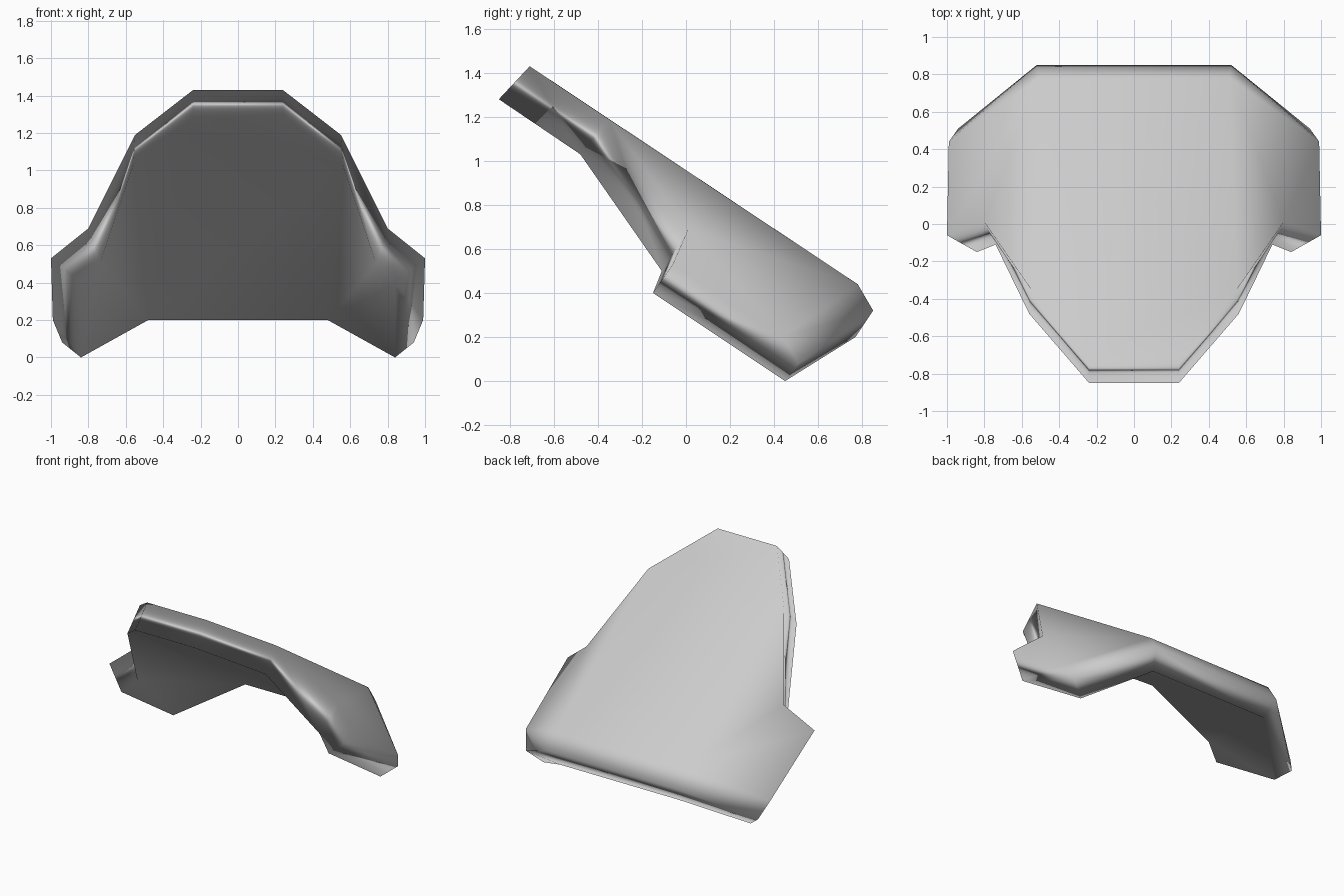
import bpy
import bmesh

default_cube = bpy.data.objects.get("Cube")
if default_cube:
    bpy.data.objects.remove(default_cube, do_unlink=True)

# Plain grey material
grey = bpy.data.materials.new("plain_grey")
grey.use_nodes = True
colour = (0.6, 0.6, 0.6, 1.0)
grey.diffuse_color = colour
grey.node_tree.nodes["Principled BSDF"].inputs["Base Color"].default_value = colour

# Corners of the left half: the outer shell, its inner face and the back ridge
corners = {
    "lip_outer": (0.24, -0.71, 1.43),
    "shoulder_outer": (0.55, -0.35, 1.19),
    "notch_outer": (0.80, 0.01, 0.69),
    "wing_front_outer": (1.00, -0.06, 0.53),
    "wing_back_outer": (0.99, 0.44, 0.20),
    "back_outer": (0.51, 0.78, 0.44),
    "lip_inner": (0.24, -0.85, 1.28),
    "shoulder_inner": (0.56, -0.48, 1.03),
    "notch_inner": (0.74, -0.11, 0.50),
    "wing_front_inner": (0.84, -0.15, 0.40),
    "wing_back_inner": (0.84, 0.45, 0.00),
    "back_inner": (0.48, 0.77, 0.20),
    "ridge_wing": (0.94, 0.51, 0.08),
    "ridge_back": (0.52, 0.85, 0.32),
}

bm = bmesh.new()
left = {name: bm.verts.new(co) for name, co in corners.items()}
right = {name: bm.verts.new((-x, y, z)) for name, (x, y, z) in corners.items()}


def mirrored_face(*names):
    """One face on each side of the centre line."""
    for side in (left, right):
        bm.faces.new([side[n] for n in names])


def centre_face(*names):
    """One face that spans both sides."""
    bm.faces.new([left[n] for n in names] + [right[n] for n in reversed(names)])


# Middle panel, its lip and its back edge
centre_face("lip_outer", "shoulder_outer", "back_outer")
centre_face("lip_inner", "shoulder_inner", "back_inner")
centre_face("lip_outer", "lip_inner")
centre_face("back_outer", "ridge_back")
centre_face("ridge_back", "back_inner")

# Sloping side panels, inside and out
for layer in ("outer", "inner"):
    mirrored_face(*[part + "_" + layer for part in
                    ("shoulder", "notch", "wing_front", "wing_back", "back")])

# Rim walls from the lip to the front of the wing
rim = ("lip", "shoulder", "notch", "wing_front")
for a, b in zip(rim, rim[1:]):
    mirrored_face(a + "_outer", b + "_outer", b + "_inner", a + "_inner")

# Wing ends and the two-part back edge
mirrored_face("wing_front_outer", "wing_back_outer", "ridge_wing",
              "wing_back_inner", "wing_front_inner")
mirrored_face("wing_back_outer", "back_outer", "ridge_back", "ridge_wing")
mirrored_face("ridge_wing", "ridge_back", "back_inner", "wing_back_inner")

bmesh.ops.recalc_face_normals(bm, faces=bm.faces[:])
for face in bm.faces:
    face.smooth = True

mesh = bpy.data.meshes.new("armour_plate")
bm.to_mesh(mesh)
bm.free()
mesh.materials.append(grey)
plate = bpy.data.objects.new("armour_plate", mesh)
bpy.context.collection.objects.link(plate)

# Large panels keep their own direction and the rim rolls over softly
weighted = plate.modifiers.new("soft_rim", "WEIGHTED_NORMAL")
weighted.mode = "FACE_AREA"
weighted.weight = 50
